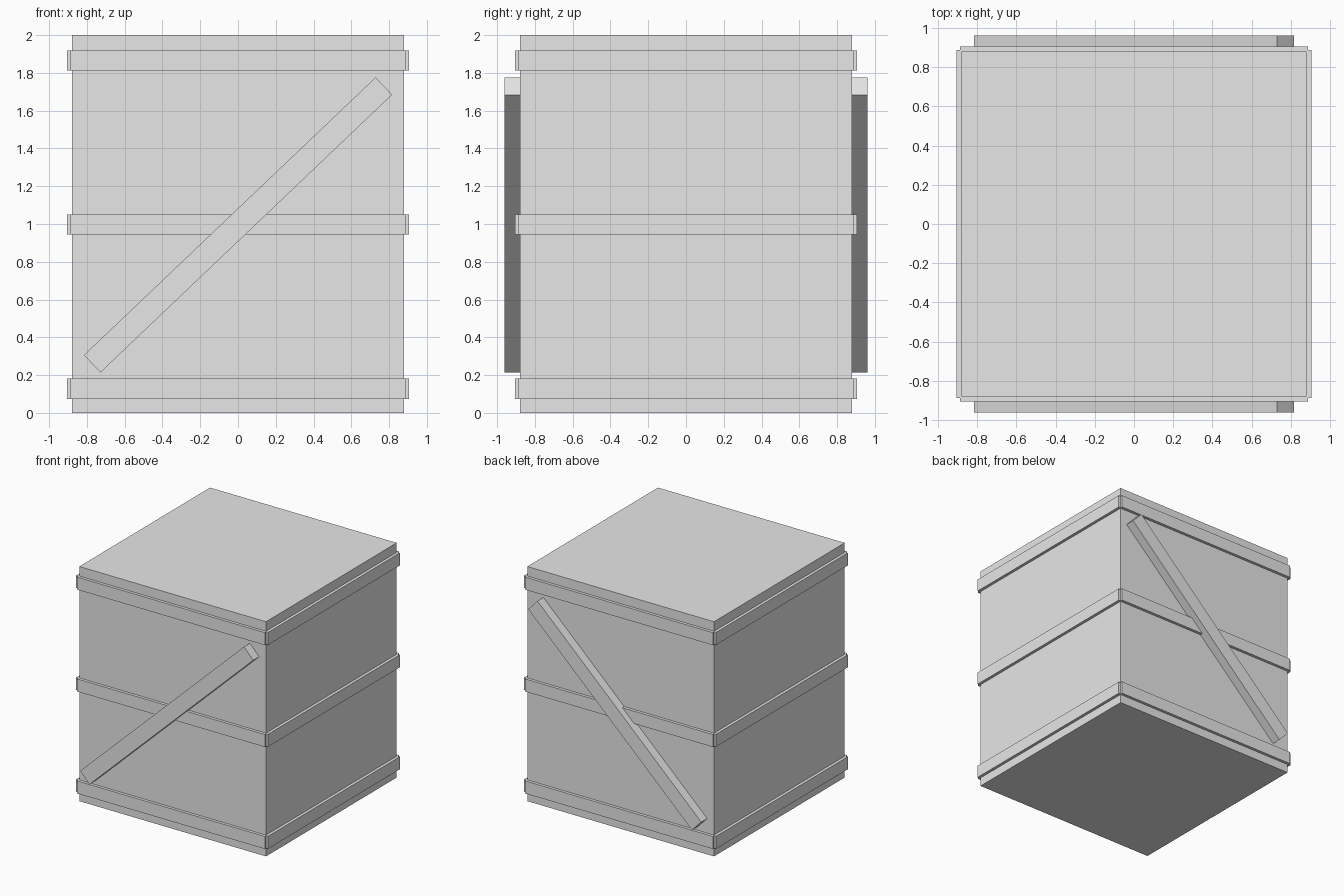
import bpy
import math

default_cube = bpy.data.objects.get("Cube")
if default_cube:
    bpy.data.objects.remove(default_cube, do_unlink=True)

HALF = 0.88        # half width of the crate body
BAND_OUT = 0.905   # outer reach of the bands
BAND_HALF = 0.886  # half length of each band plate
BRACE_OUT = 0.96   # outer reach of the diagonal braces

grey = bpy.data.materials.new("light grey")
grey.use_nodes = True
grey.diffuse_color = (0.8, 0.8, 0.8, 1)
grey.node_tree.nodes["Principled BSDF"].inputs["Base Color"].default_value = (0.8, 0.8, 0.8, 1)


def box(name, centre, size, tilt=0.0):
    """Flat-shaded box, optionally tilted about the y axis."""
    bpy.ops.mesh.primitive_cube_add(size=1, location=centre)
    obj = bpy.context.object
    obj.name = name
    obj.scale = size
    obj.rotation_euler.y = -tilt
    obj.data.materials.append(grey)
    return obj


# Crate body
box("crate_body", (0, 0, 1), (2 * HALF, 2 * HALF, 2))

# Three bands of four plates, leaving a small notch at each corner
depth = BAND_OUT - HALF
middle = (BAND_OUT + HALF) / 2
for level, z in (("bottom", 0.128), ("middle", 0.997), ("top", 1.865)):
    for side, sign in (("front", -1), ("back", 1)):
        box(f"{level}_band_{side}", (0, sign * middle, z), (2 * BAND_HALF, depth, 0.107))
    for side, sign in (("right", -1), ("left", 1)):
        box(f"{level}_band_{side}", (sign * middle, 0, z), (depth, 2 * BAND_HALF, 0.107))

# Diagonal braces, both rising towards +x
for side, sign in (("front", -1), ("back", 1)):
    box(f"{side}_brace", (0, sign * (HALF + BRACE_OUT) / 2, 0.995),
        (2.132, BRACE_OUT - HALF, 0.127), math.radians(43.6))
